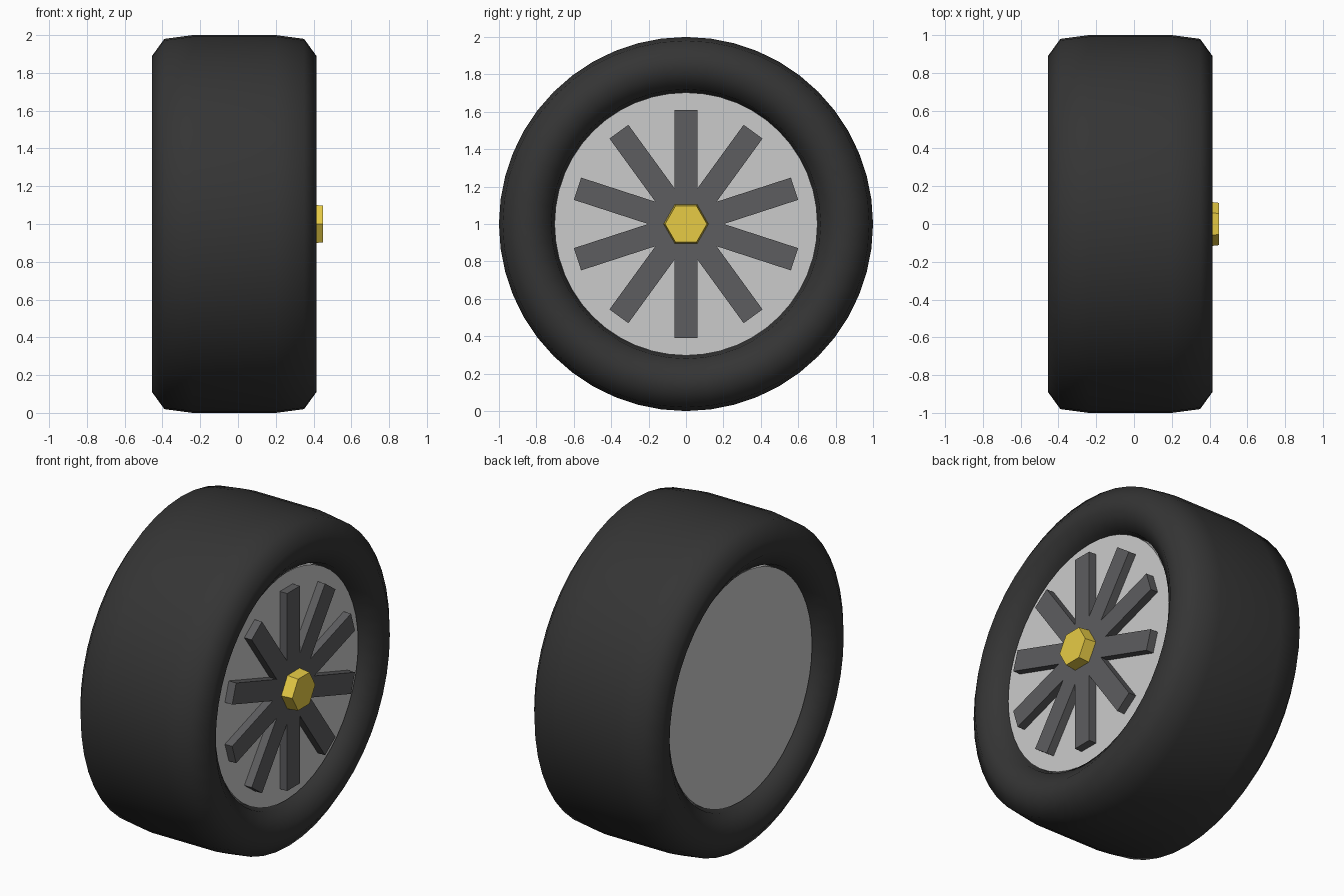
import bpy, bmesh, math
from math import sin, cos, pi

if "Cube" in bpy.data.objects:
    bpy.data.objects.remove(bpy.data.objects["Cube"])

CX, CZ = -0.02, 1.0   # centre of the wheel body


def material(name, rgb):
    m = bpy.data.materials.new(name)
    m.diffuse_color = (*rgb, 1)
    m.use_nodes = True
    m.node_tree.nodes["Principled BSDF"].inputs["Base Color"].default_value = m.diffuse_color
    return m


def finish(bm, name, mat=None, smooth=False):
    bmesh.ops.recalc_face_normals(bm, faces=bm.faces)
    me = bpy.data.meshes.new(name)
    bm.to_mesh(me)
    bm.free()
    ob = bpy.data.objects.new(name, me)
    bpy.context.collection.objects.link(ob)
    if mat:
        me.materials.append(mat)
    if smooth:
        bpy.ops.object.select_all(action='DESELECT')
        ob.select_set(True)
        bpy.context.view_layer.objects.active = ob
        bpy.ops.object.shade_smooth_by_angle(angle=math.radians(60))
    return ob


def ring(bm, x, r, n):
    return [bm.verts.new((x, r * cos(2 * pi * i / n), CZ + r * sin(2 * pi * i / n)))
            for i in range(n)]


def loft(name, profile, n, mat=None, closed=False, smooth=False):
    """Revolve (x, radius) points about the axle; cap the ends or close the loop."""
    bm = bmesh.new()
    rings = [ring(bm, x, r, n) for x, r in profile]
    pairs = list(zip(rings, rings[1:]))
    if closed:
        pairs.append((rings[-1], rings[0]))
    else:
        bm.faces.new(rings[0])
        bm.faces.new(rings[-1])
    for a, b in pairs:
        for i in range(n):
            j = (i + 1) % n
            bm.faces.new((a[i], a[j], b[j], b[i]))
    return finish(bm, name, mat, smooth)


rubber = material("rubber", (0.035, 0.035, 0.035))
dark_metal = material("dark_metal", (0.11, 0.11, 0.115))
brass = material("brass", (0.8, 0.6, 0.06))

# Tyre: squared-off ring section, mirrored across its middle and its mid radius
quarter = [(0.22, 0.15), (0.37, 0.13), (0.435, 0.04)]
half = quarter + [(x, -d) for x, d in reversed(quarter)]
section = half + [(-x, d) for x, d in reversed(half)]
loft("tyre", [(CX + x, 0.85 + d) for x, d in section], 48, rubber,
     closed=True, smooth=True)

# Rim: solid drum filling the tyre
loft("rim", [(-0.37, 0.703), (0.33, 0.703)], 48, smooth=True)

# Spokes: one ten-armed star plate
bm = bmesh.new()
arms, half_w, tip = 10, 0.0625, 0.61
outline = []
for k in range(arms):
    a = pi / 2 + 2 * pi * k / arms
    u, v = (cos(a), sin(a)), (-sin(a), cos(a))
    for s in (-1, 1):
        outline.append((tip * u[0] + s * half_w * v[0], tip * u[1] + s * half_w * v[1]))
    b, notch = a + pi / arms, half_w / sin(pi / arms)
    outline.append((notch * cos(b), notch * sin(b)))
face = bm.faces.new([bm.verts.new((0.31, y, CZ + z)) for y, z in outline])
ext = bmesh.ops.extrude_face_region(bm, geom=[face], use_keep_orig=True)
bmesh.ops.translate(bm, vec=(0.07, 0, 0),
                    verts=[g for g in ext["geom"] if isinstance(g, bmesh.types.BMVert)])
finish(bm, "spokes", dark_metal)

# Hub nut: slightly tapered hexagon
loft("hub_nut", [(0.36, 0.122), (0.45, 0.112)], 6, brass)
